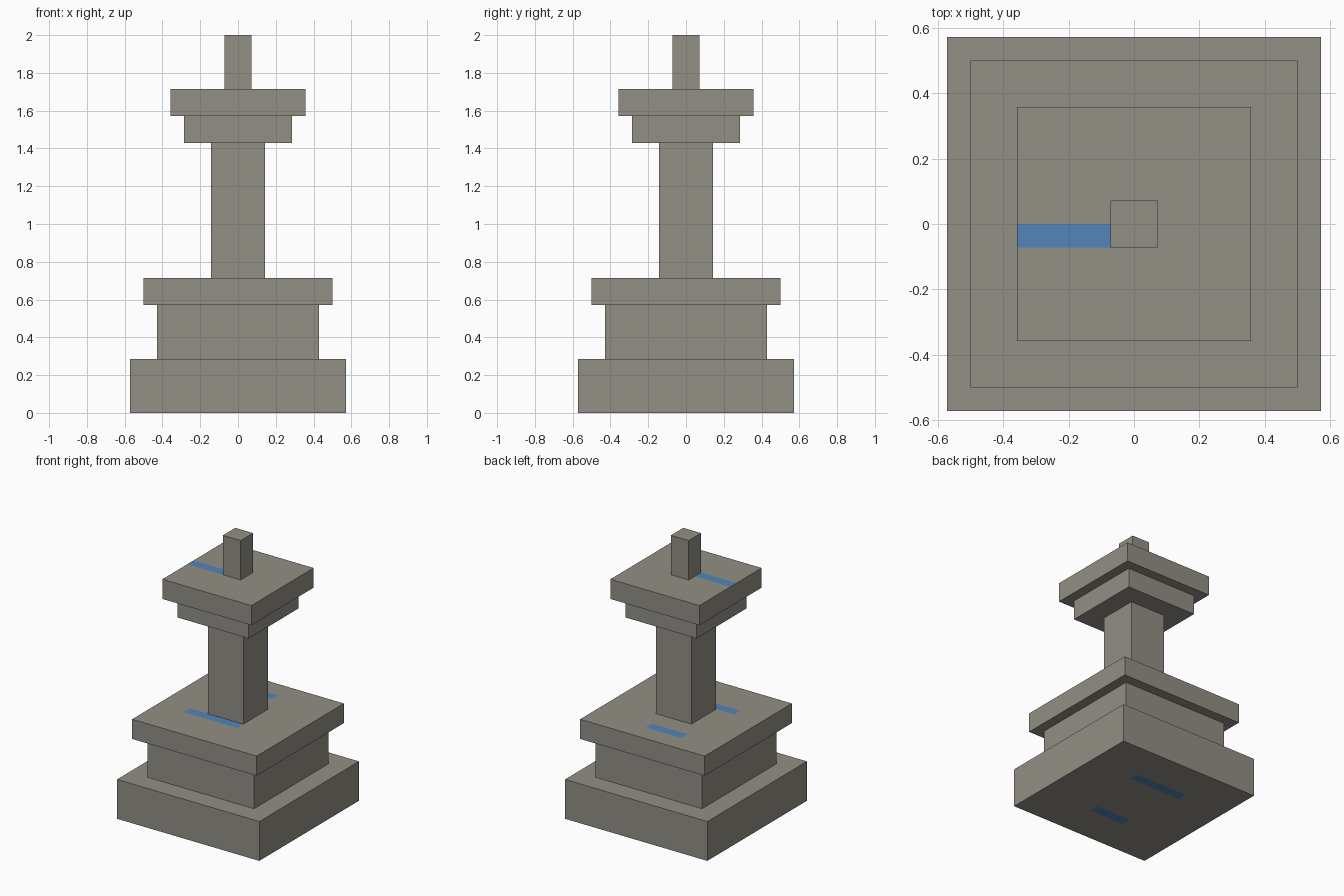
import bpy
import bmesh
from mathutils import Vector

cube = bpy.data.objects.get("Cube")
if cube:
    bpy.data.objects.remove(cube, do_unlink=True)

U = 1 / 14  # one block step


def make_material(name, colour):
    mat = bpy.data.materials.new(name)
    mat.use_nodes = True
    mat.diffuse_color = colour
    mat.node_tree.nodes["Principled BSDF"].inputs["Base Color"].default_value = colour
    return mat


STONE = make_material("warm grey stone", (0.29, 0.275, 0.235, 1))
BLUE = make_material("blue inlay", (0.085, 0.235, 0.48, 1))


def add_block(name, half, bottom, top, inlays=(), side=1):
    """Square block; inlays are (x0, x1, y0, y1) strips cut into the top or underside."""
    bm = bmesh.new()
    bmesh.ops.create_cube(bm, size=1)
    bmesh.ops.scale(bm, verts=bm.verts, vec=(2 * half * U, 2 * half * U, (top - bottom) * U))
    bmesh.ops.translate(bm, verts=bm.verts, vec=(0, 0, (top + bottom) / 2 * U))

    # cut the strip outlines into the block
    for x0, x1, y0, y1 in inlays:
        for axis, values in ((0, (x0, x1)), (1, (y0, y1))):
            for value in values:
                if abs(value) < half:
                    normal = Vector((0, 0, 0))
                    normal[axis] = 1
                    bmesh.ops.bisect_plane(bm, geom=bm.verts[:] + bm.edges[:] + bm.faces[:],
                                           plane_co=normal * value * U, plane_no=normal)
    bm.normal_update()

    # colour the faces that lie inside a strip
    for face in bm.faces:
        c = face.calc_center_median() / U
        if face.normal.z * side > 0.9 and any(
                x0 < c.x < x1 and y0 < c.y < y1 for x0, x1, y0, y1 in inlays):
            face.material_index = 1

    mesh = bpy.data.meshes.new(name)
    bm.to_mesh(mesh)
    bm.free()
    mesh.materials.append(STONE)
    mesh.materials.append(BLUE)
    obj = bpy.data.objects.new(name, mesh)
    bpy.context.collection.objects.link(obj)
    return obj


# stepped pedestal
add_block("base", 8, 0, 4, [(-3, 3, 3, 4), (-2, 2, -4, -3)], side=-1)
add_block("pedestal_body", 6, 4, 8)
add_block("pedestal_cap", 7, 8, 10, [(-4, 2, -3, -2), (-3, 1, 4, 5)])

# column and its stepped head
add_block("column", 2, 10, 20)
add_block("capital_lower", 4, 20, 22)
add_block("capital_upper", 5, 22, 24, [(-5, -1, -1, 0)])
add_block("finial", 1, 24, 28)
